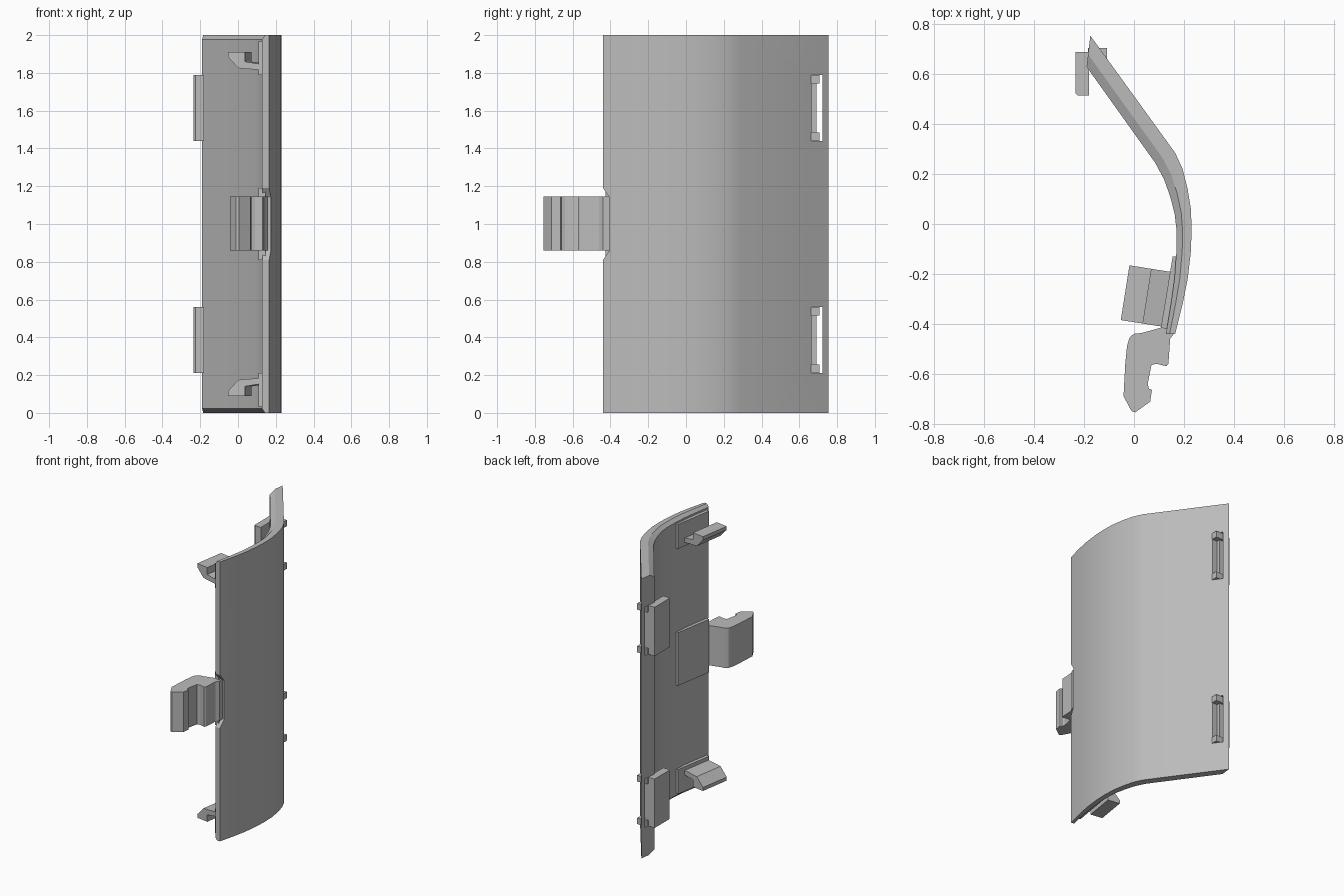
import bpy
import bmesh
from math import radians
from mathutils import Vector, Matrix

cube = bpy.data.objects.get("Cube")
if cube:
    bpy.data.objects.remove(cube, do_unlink=True)

HEIGHT = 2.0

plastic = bpy.data.materials.new("grey plastic")
plastic.use_nodes = True
plastic.diffuse_color = (0.5, 0.5, 0.5, 1)
plastic.node_tree.nodes["Principled BSDF"].inputs["Base Color"].default_value = (0.5, 0.5, 0.5, 1)


def finish(name, bm):
    """Turn a bmesh into a named, coloured object."""
    bmesh.ops.recalc_face_normals(bm, faces=bm.faces)
    mesh = bpy.data.meshes.new(name)
    bm.to_mesh(mesh)
    bm.free()
    mesh.materials.append(plastic)
    obj = bpy.data.objects.new(name, mesh)
    bpy.context.collection.objects.link(obj)
    return obj


def prism(name, points, direction, place=Matrix()):
    """Extrude a closed outline of 3D points along a direction."""
    bm = bmesh.new()
    face = bm.faces.new([bm.verts.new(p) for p in points])
    result = bmesh.ops.extrude_face_region(bm, geom=[face], use_keep_orig=True)
    moved = [v for v in result["geom"] if isinstance(v, bmesh.types.BMVert)]
    bmesh.ops.translate(bm, verts=moved, vec=direction)
    bm.transform(place)
    return finish(name, bm)


def upright(name, outline, low, high):
    """Extrude a plan outline between two heights."""
    return prism(name, [(x, y, low) for x, y in outline], (0, 0, high - low))


def box(name, x0, x1, y0, y1, low, high):
    return upright(name, [(x0, y0), (x1, y0), (x1, y1), (x0, y1)], low, high)


def flip(z, upper):
    return HEIGHT - z if upper else z


def smooth(obj):
    bpy.ops.object.select_all(action="DESELECT")
    obj.select_set(True)
    bpy.context.view_layer.objects.active = obj
    bpy.ops.object.shade_smooth_by_angle(angle=radians(25))


def cut(obj, cutters):
    """Subtract the cutters, then discard them."""
    for cutter in cutters:
        mod = obj.modifiers.new("cut", "BOOLEAN")
        mod.operation = "DIFFERENCE"
        mod.solver = "EXACT"
        mod.object = cutter
    graph = bpy.context.evaluated_depsgraph_get()
    obj.data = bpy.data.meshes.new_from_object(obj.evaluated_get(graph))
    obj.modifiers.clear()
    for cutter in cutters:
        bpy.data.objects.remove(cutter, do_unlink=True)


# Curved cover panel: outer skin, flat rim, and a chamfer to the inner skin
outer = [(-.175, .755), (.165, .285), (.195, .22), (.215, .14), (.228, .06),
         (.231, -.02), (.228, -.11), (.215, -.22), (.195, -.32), (.165, -.44)]
inner = [(-.19, .63), (.085, .245), (.12, .18), (.145, .11), (.163, .04),
         (.17, -.02), (.17, -.11), (.162, -.22), (.148, -.32), (.128, -.44)]
CHAMFER = 0.022
bm = bmesh.new()
rings = []
for a, b in zip(outer, inner):
    a, b = Vector(a), Vector(b)
    m = a.lerp(b, 0.6)
    section = [(a, 0), (m, 0), (b, CHAMFER),
               (b, HEIGHT - CHAMFER), (m, HEIGHT), (a, HEIGHT)]
    rings.append([bm.verts.new((p.x, p.y, z)) for p, z in section])
for r, s in zip(rings, rings[1:]):
    for i in range(len(r)):
        j = (i + 1) % len(r)
        bm.faces.new((r[i], r[j], s[j], s[i]))
bm.faces.new(rings[0])
bm.faces.new(rings[-1])
panel = finish("cover_panel", bm)

# Two slots near the back edge and a flared notch for the clip
SLOT_LOW, SLOT_HIGH = 0.21, 0.56
cutters = []
for upper in (False, True):
    ends = sorted(flip(z, upper) for z in (SLOT_LOW, SLOT_HIGH))
    cutters.append(box("slot_cutter", -0.4, 0.05, 0.664, 0.722, *ends))
notch = [(0, -.46, .78), (0, -.405, .86), (0, -.405, 1.14), (0, -.46, 1.22)]
cutters.append(prism("notch_cutter", notch, (0.4, 0, 0)))
cut(panel, cutters)
smooth(panel)

# Hinge hooks: an inner tongue, its root, and two pegs through each slot
tongue = [(-.18, .515), (-.18, .69), (-.235, .69), (-.235, .525), (-.225, .515)]
for upper in (False, True):
    side = "upper" if upper else "lower"
    low, high = sorted(flip(z, upper) for z in (SLOT_LOW, SLOT_HIGH))
    upright(side + "_hook_tongue", tongue, low, high)
    box(side + "_hook_root", -0.185, -0.15, 0.66, 0.69, low, high)
    for end, z in (("bottom", low), ("top", high - 0.045)):
        box(f"{side}_hook_{end}_peg", -0.185, -0.108, 0.66, 0.706, z, z + 0.045)

# Pads on the inner skin carrying the side tabs and the clip
pad = [(.108, -.415), (.155, -.13), (.178, -.13), (.145, -.425)]
upright("clip_pad", pad, 0.81, 1.19)

# Side tabs: a thin arm with a sloped catch, leaning with the panel
tab = [(0, .09), (.09, .09), (.09, .14), (.18, .155),
       (.18, .185), (.055, .175), (0, .115)]
lean = Matrix.Translation((-.053, -.385, 0)) @ Matrix.Rotation(radians(-9), 4, "Z")
for upper in (False, True):
    side = "upper" if upper else "lower"
    low, high = sorted(flip(z, upper) for z in (0.035, 0.21))
    upright(side + "_tab_pad", pad, low, high)
    profile = [(x, 0, flip(z, upper)) for x, z in tab]
    prism(side + "_tab", profile, (0, 0.222, 0), lean)

# Spring clip: a bent arm with a pointed catch at the front
clip = [(.16, -.405), (.11, -.415), (.03, -.437), (0, -.44), (-.018, -.455),
        (-.028, -.49), (-.035, -.56), (-.042, -.69), (-.01, -.75), (.005, -.755),
        (.065, -.712), (.072, -.665), (.06, -.66), (.055, -.64), (.07, -.565),
        (.09, -.56), (.13, -.57), (.138, -.56), (.145, -.46), (.16, -.44)]
smooth(upright("spring_clip", clip, 0.86, 1.145))
